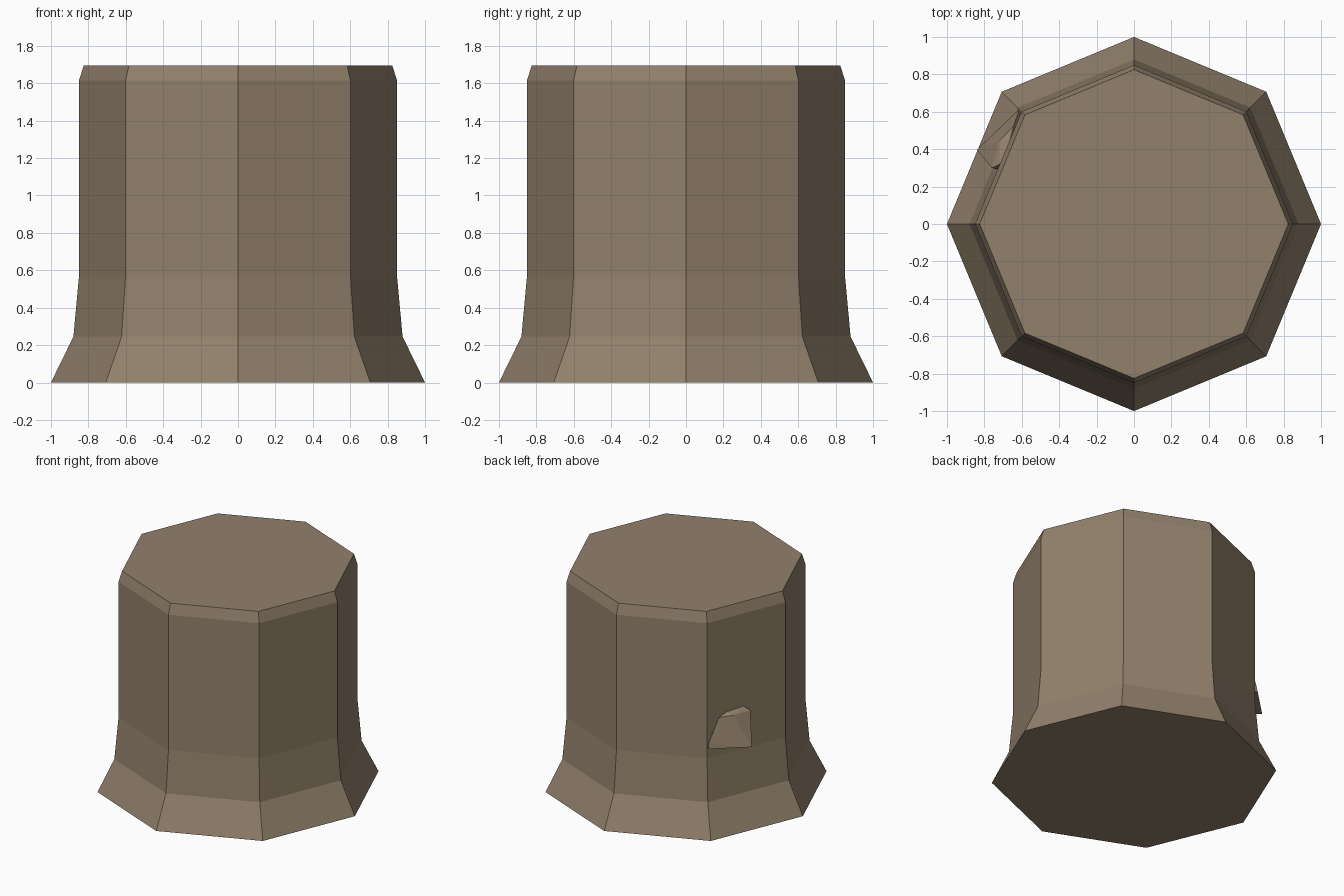
import bpy, bmesh
from math import radians, cos, sin, pi
from mathutils import Vector

if "Cube" in bpy.data.objects:
    bpy.data.objects.remove(bpy.data.objects["Cube"], do_unlink=True)

# Single bark colour
bark = bpy.data.materials.new("bark_brown")
bark.use_nodes = True
colour = (0.29, 0.22, 0.15, 1)
bark.diffuse_color = colour
shader = bark.node_tree.nodes["Principled BSDF"]
shader.inputs["Base Color"].default_value = colour
shader.inputs["Roughness"].default_value = 0.9


def add_object(name, bm):
    bmesh.ops.recalc_face_normals(bm, faces=bm.faces[:])
    mesh = bpy.data.meshes.new(name)
    bm.to_mesh(mesh)
    bm.free()
    mesh.materials.append(bark)
    obj = bpy.data.objects.new(name, mesh)
    bpy.context.collection.objects.link(obj)
    return obj


# Trunk: octagonal rings (radius, height) with a flared foot and bevelled top
SIDES = 8
profile = [(1.0, 0), (0.88, 0.245), (0.85, 0.57), (0.85, 1.615), (0.825, 1.695)]
bm = bmesh.new()
rings = []
for radius, z in profile:
    rings.append([bm.verts.new((radius * cos(2 * pi * i / SIDES),
                                radius * sin(2 * pi * i / SIDES), z))
                  for i in range(SIDES)])
for low, high in zip(rings, rings[1:]):
    for i in range(SIDES):
        j = (i + 1) % SIDES
        bm.faces.new((low[i], low[j], high[j], high[i]))
bm.faces.new(rings[0][::-1])
bm.faces.new(rings[-1])
add_object("stump_trunk", bm)

# Broken branch stub: convex chip on one side panel (outward, sideways, height)
angle = radians(157.5)
outward = Vector((cos(angle), sin(angle), 0))
sideways = Vector((-sin(angle), cos(angle), 0))
panel = 0.85 * cos(pi / SIDES)
chip = [(0.143, -0.044, 0.643), (0.02, -0.326, 0.65), (0.015, -0.322, 0.69),
        (0.032, 0.014, 0.87), (0.05, -0.135, 0.876), (0.0, -0.021, 0.898),
        (0.0, -0.163, 0.888), (0.01, -0.235, 0.866), (0.0, 0.01, 0.66),
        (-0.05, -0.29, 0.65), (-0.05, 0.0, 0.65), (-0.05, -0.05, 0.89)]
bm = bmesh.new()
for o, t, z in chip:
    bm.verts.new(outward * (panel + o) + sideways * t + Vector((0, 0, z)))
hull = bmesh.ops.convex_hull(bm, input=bm.verts[:])
loose = [v for v in bm.verts if not v.link_faces]
bmesh.ops.delete(bm, geom=loose, context='VERTS')
add_object("branch_stub", bm)
